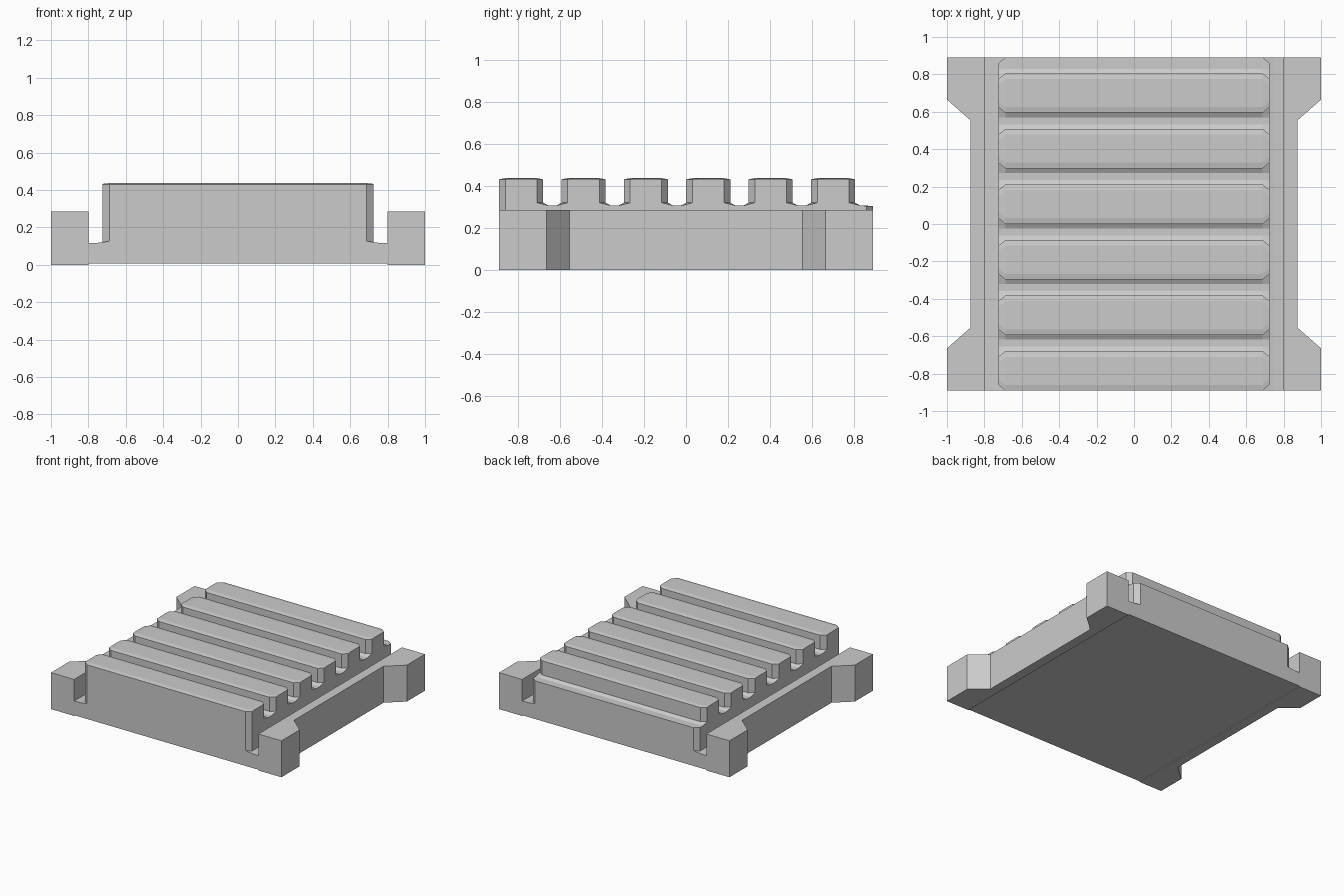
import bpy, bmesh

if "Cube" in bpy.data.objects:
    bpy.data.objects.remove(bpy.data.objects["Cube"])

HALF_Y = 0.89


def loft(name, sections):
    """Closed solid through matching rings of points."""
    bm = bmesh.new()
    rings = [[bm.verts.new(p) for p in s] for s in sections]
    n = len(rings[0])
    for a, b in zip(rings, rings[1:]):
        for i in range(n):
            j = (i + 1) % n
            bm.faces.new((a[i], a[j], b[j], b[i]))
    bm.faces.new(rings[0])
    bm.faces.new(rings[-1])
    bmesh.ops.recalc_face_normals(bm, faces=bm.faces)
    mesh = bpy.data.meshes.new(name)
    bm.to_mesh(mesh)
    bm.free()
    obj = bpy.data.objects.new(name, mesh)
    bpy.context.collection.objects.link(obj)
    return obj


def comb(x, inset, top):
    """Side outline of the ribbed block, ribs narrowed by the inset."""
    pts = [(-HALF_Y + inset, 0.06)]
    for k in range(6):
        y0 = -HALF_Y + k * 0.297
        y1 = y0 + 0.21
        if k:
            pts += [(y0 - 0.025, 0.306), (y0 + inset, 0.32)]
        pts += [(y0 + inset, 0.431), (y0 + inset + 0.03, top),
                (y1 - inset - 0.03, top), (y1 - inset, 0.431),
                (y1 - inset, 0.32), (y1 + 0.025, 0.306)]
    pts += [(HALF_Y - inset, 0.305), (HALF_Y - inset, 0.06)]
    return [(x, y, z) for y, z in pts]


# Ribbed block with chamfered rib ends
block = loft("ribbed_block", [comb(-0.725, 0.03, 0.433), comb(-0.688, 0, 0.437),
                              comb(0.688, 0, 0.437), comb(0.725, 0.03, 0.433)])
block.hide_render = True

# Base plate, with slightly dished channel floors beside the block
half = [(0.8, 0.006), (0.8, 0.116), (0.75, 0.118), (0.685, 0.127)]
outline = half + [(-x, z) for x, z in reversed(half)]
plate = loft("ribbed_base_plate", [[(x, y, z) for x, z in outline]
                                   for y in (-HALF_Y, HALF_Y)])
union = plate.modifiers.new("join_block", 'BOOLEAN')
union.operation = 'UNION'
union.solver = 'EXACT'
union.object = block
bpy.context.view_layer.objects.active = plate
plate.select_set(True)
bpy.ops.object.modifier_apply(modifier=union.name)
bpy.data.objects.remove(block)

# Side rails with wider mounting ends
edge = [(0.8, -HALF_Y), (1, -HALF_Y), (1, -0.665), (0.875, -0.555)]
plan = edge + [(x, -y) for x, y in reversed(edge)]
rail = loft("side_rails", [[(x, y, z) for x, y in plan] for z in (0, 0.286)])
mirror = rail.modifiers.new("mirror", 'MIRROR')
mirror.use_mirror_merge = False
